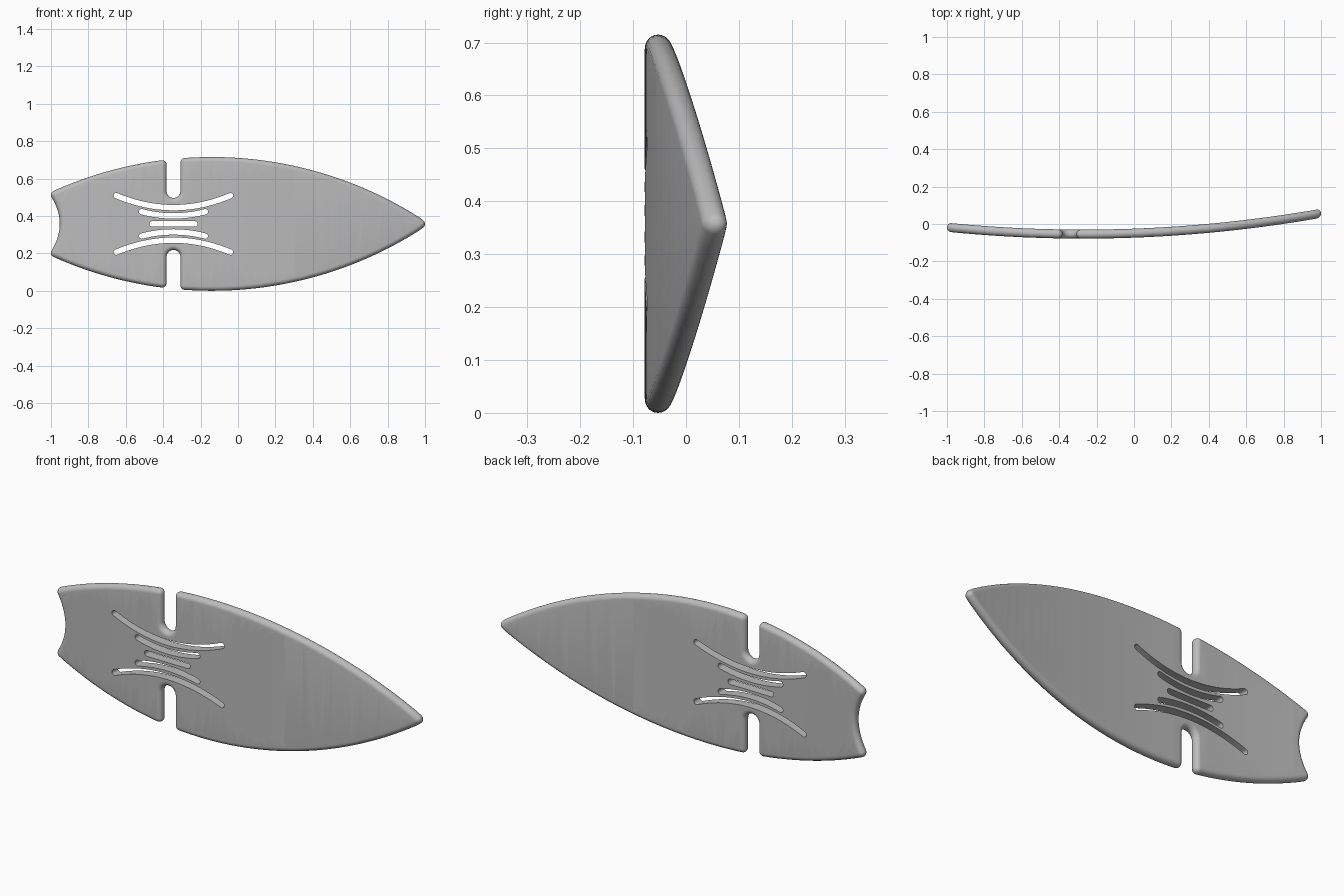
import bpy, bmesh
from math import sin, cos, pi, atan2, sqrt
from mathutils import Vector

cube = bpy.data.objects.get("Cube")
if cube:
    bpy.data.objects.remove(cube, do_unlink=True)

EDGE = 0.024      # radius of the rounded rim, half the thickness
MID = 0.3575      # height of the long axis
SLOT = -0.345     # centre of the notches and slits


def offset_dirs(path):
    """Walk a closed path; give each point its outward offset, fanned at sharp corners."""
    out = []
    for i, p in enumerate(path):
        a = (p - path[i - 1]).normalized()
        b = (path[(i + 1) % len(path)] - p).normalized()
        turn = atan2(a.x * b.y - a.y * b.x, a.dot(b))
        if abs(turn) > 3:
            turn = pi
        start = atan2(-a.x, a.y)
        if turn > 0.3:
            steps = max(4, int(turn * 5))
            for k in range(steps + 1):
                ang = start + turn * k / steps
                out.append((p, Vector((cos(ang), sin(ang)))))
        else:
            ang = start + turn / 2
            out.append((p, Vector((cos(ang), sin(ang))) / cos(turn / 2)))
    return out


def add_solid(bm, path, profile):
    """Loft the offset path through (offset, depth) pairs and cap both ends."""
    dirs = offset_dirs(path)
    rings = []
    for off, y in profile:
        pts = [p + d * off for p, d in dirs]
        rings.append([bm.verts.new((q.x, y, q.y + MID)) for q in pts])
    n = len(dirs)
    for r, s in zip(rings, rings[1:]):
        for i in range(n):
            j = (i + 1) % n
            bm.faces.new((r[i], r[j], s[j], s[i]))
    bm.faces.new(rings[0])
    bm.faces.new(rings[-1])


def make_object(name, bm):
    bmesh.ops.remove_doubles(bm, verts=bm.verts, dist=1e-5)
    bmesh.ops.recalc_face_normals(bm, faces=bm.faces)
    mesh = bpy.data.meshes.new(name)
    bm.to_mesh(mesh)
    bm.free()
    ob = bpy.data.objects.new(name, mesh)
    bpy.context.collection.objects.link(ob)
    return ob


def half_width(x):
    return max(0, sqrt(2.044 ** 2 - (x + 0.14) ** 2) - 1.7105)


def side(x0, x1, n):
    return [Vector((x, half_width(x))) for x in (x0 + (x1 - x0) * k / n for k in range(n + 1))]


# Upper half of the outline: nose, side, notch, side, hollow tail
nose, tail, hollow = 0.976, -0.976, 0.047
notch_r = 0.037 + EDGE
half = [Vector((nose, 0))] + side(nose - 0.02, SLOT + notch_r, 40)
half += [Vector((SLOT + notch_r * cos(t), 0.176 - notch_r * sin(t)))
         for t in (pi * k / 16 for k in range(17))]
half += side(SLOT - notch_r, tail, 20)
corner = half_width(tail)
half += [Vector((tail + hollow * (1 - u * u), corner * u)) for u in (1 - k / 10 for k in range(1, 11))]
outline = half + [Vector((p.x, -p.y)) for p in reversed(half[1:-1])]

# Board with a fully rounded rim
bm = bmesh.new()
rim = [(EDGE * sin(pi * k / 12), -EDGE * cos(pi * k / 12)) for k in range(13)]
add_solid(bm, outline, rim)
board = make_object("board", bm)

# Curved slits: half length, height at the middle, rise at the ends
bm = bmesh.new()
for length, height, rise in ((0.305, 0.087, 0.064), (0.17, 0.043, 0.022), (0.115, 0, 0),
                             (0.17, -0.043, -0.022), (0.305, -0.087, -0.064)):
    us = [k / 10 for k in range(-10, 11)]
    line = [Vector((SLOT + length * u, height + rise * u * u)) for u in us]
    add_solid(bm, line + line[-2:0:-1], [(0.0145, -0.1), (0.0145, 0.1)])
cutter = make_object("slit_cutter", bm)
cutter.hide_render = True

cut = board.modifiers.new("slits", 'BOOLEAN')
cut.operation, cut.solver, cut.object = 'DIFFERENCE', 'EXACT', cutter
bpy.context.view_layer.objects.active = board
board.select_set(True)
bpy.ops.object.modifier_apply(modifier=cut.name)
bpy.data.objects.remove(cutter, do_unlink=True)

# Slice the board crosswise and bow it along its length
bm = bmesh.new()
bm.from_mesh(board.data)
bmesh.ops.triangulate(bm, faces=bm.faces)
for k in range(1, 40):
    bmesh.ops.bisect_plane(bm, geom=bm.verts[:] + bm.edges[:] + bm.faces[:], dist=1e-5,
                           plane_co=(-1 + k / 20, 0, 0), plane_no=(1, 0, 0))
for v in bm.verts:
    v.co.y += 0.0689 * (v.co.x + 0.27) ** 2 - 0.054
bm.to_mesh(board.data)
bm.free()

# Single grey finish
grey = bpy.data.materials.new("plain_grey")
grey.use_nodes = True
colour = (0.5, 0.5, 0.5, 1)
grey.diffuse_color = colour
grey.node_tree.nodes["Principled BSDF"].inputs["Base Color"].default_value = colour
board.data.materials.clear()
board.data.materials.append(grey)
bpy.ops.object.shade_smooth_by_angle(angle=0.6)
